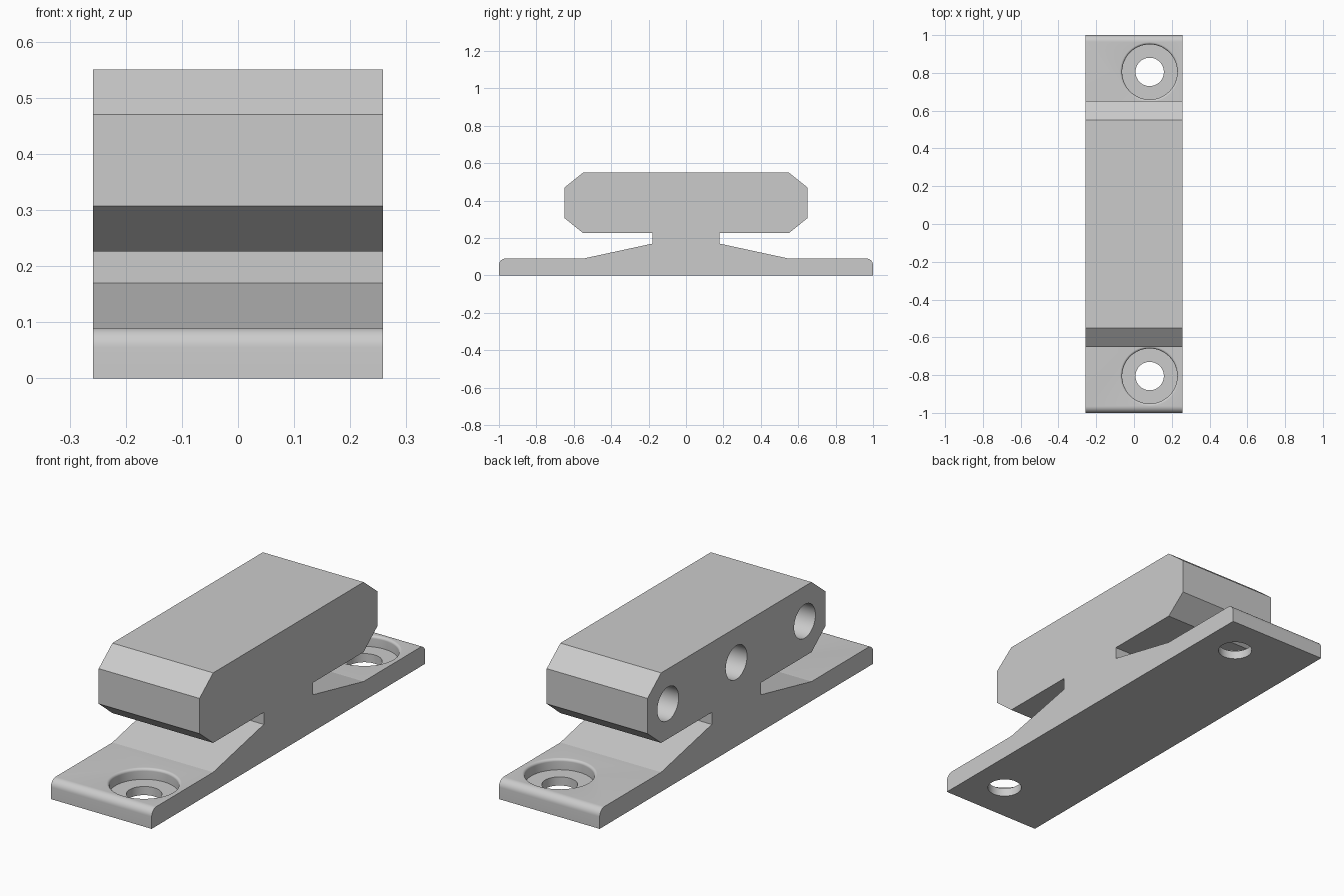
import bpy, bmesh, math
from mathutils import Matrix, Vector

cube = bpy.data.objects.get("Cube")
if cube:
    bpy.data.objects.remove(cube, do_unlink=True)

HALF_WIDTH = 0.258
PLATE_TOP = 0.09
FILLET = 0.035
RIM = 0.012

# Single plain grey
grey = bpy.data.materials.new("plain grey")
grey.use_nodes = True
colour = (0.6, 0.6, 0.6, 1)
grey.diffuse_color = colour
grey.node_tree.nodes["Principled BSDF"].inputs["Base Color"].default_value = colour


def add_object(name, bm):
    bmesh.ops.recalc_face_normals(bm, faces=bm.faces[:])
    mesh = bpy.data.meshes.new(name)
    bm.to_mesh(mesh)
    bm.free()
    mesh.materials.append(grey)
    obj = bpy.data.objects.new(name, mesh)
    bpy.context.collection.objects.link(obj)
    return obj


def arc(cx, cz, radius, start, end, steps=10):
    angles = [math.radians(start + (end - start) * i / steps) for i in range(steps + 1)]
    return [(cx + radius * math.cos(a), cz + radius * math.sin(a)) for a in angles]


def lathe(name, profile, matrix):
    """Closed solid from (radius, height) points; the ends lie on the axis."""
    bm = bmesh.new()
    verts = [bm.verts.new((r, 0, z)) for r, z in profile]
    edges = [bm.edges.new(pair) for pair in zip(verts, verts[1:])]
    bmesh.ops.spin(bm, geom=verts + edges, axis=(0, 0, 1), cent=(0, 0, 0),
                   angle=math.tau, steps=48, use_merge=True)
    bmesh.ops.remove_doubles(bm, verts=bm.verts[:], dist=1e-5)
    bm.transform(matrix)
    return add_object(name, bm)


# Clip body: half profile in y and z, mirrored and extruded across the width
half = [(1, 0)]
half += arc(1 - FILLET, PLATE_TOP - FILLET, FILLET, 0, 90)
half += [(0.55, PLATE_TOP), (0.18, 0.17), (0.18, 0.226), (0.55, 0.226),
         (0.65, 0.307), (0.65, 0.47), (0.55, 0.55)]
outline = half + [(-y, z) for y, z in reversed(half)]

bm = bmesh.new()
side = bm.faces.new([bm.verts.new((-HALF_WIDTH, y, z)) for y, z in outline])
extruded = bmesh.ops.extrude_face_region(bm, geom=[side], use_keep_orig=True)
moved = [v for v in extruded["geom"] if isinstance(v, bmesh.types.BMVert)]
bmesh.ops.translate(bm, verts=moved, vec=Vector((2 * HALF_WIDTH, 0, 0)))
body = add_object("clip_body", bm)

cutters = []

# Counterbored screw holes with softly rounded rims
bore = 0.146
screw = [(0, -0.05), (0.075, -0.05), (0.075, 0.04), (bore, 0.04)]
screw += arc(bore + RIM, PLATE_TOP - RIM, RIM, 180, 90)
screw += [(bore + RIM, 0.12), (0, 0.12)]
for end in (-1, 1):
    place = Matrix.Translation((0.083, end * 0.805, 0))
    cutters.append(lathe("screw_hole_cutter", screw, place))

# Blind holes in the right side of the upper block
pin = [(0, -0.1), (0.078, -0.1), (0.078, 0.4), (0, 0.4)]
for y in (-0.5, 0, 0.5):
    place = Matrix.Translation((-HALF_WIDTH, y, 0.388)) @ Matrix.Rotation(math.pi / 2, 4, 'Y')
    cutters.append(lathe("pin_hole_cutter", pin, place))

# Cut the holes
bpy.ops.object.select_all(action='DESELECT')
body.select_set(True)
bpy.context.view_layer.objects.active = body
for cutter in cutters:
    cutter.hide_render = True
    cut = body.modifiers.new("hole", 'BOOLEAN')
    cut.operation = 'DIFFERENCE'
    cut.solver = 'EXACT'
    cut.object = cutter
    bpy.ops.object.modifier_apply(modifier=cut.name)
    bpy.data.objects.remove(cutter, do_unlink=True)

# Smooth only the rounded surfaces
bpy.ops.object.shade_smooth_by_angle(angle=math.radians(10.5))
